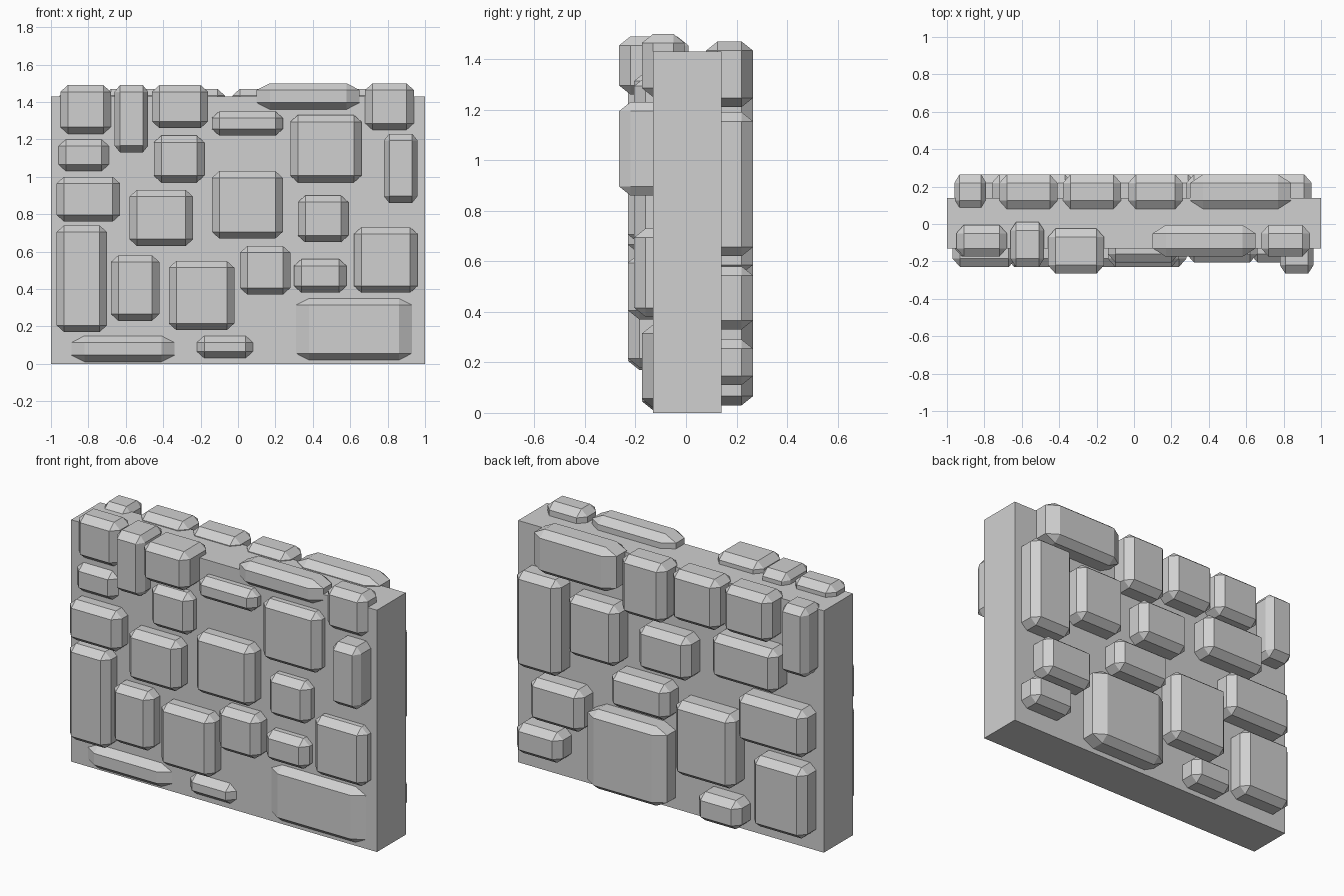
import bpy
import bmesh

# Remove the default object only
default_cube = bpy.data.objects.get("Cube")
if default_cube:
    bpy.data.objects.remove(default_cube, do_unlink=True)

# One plain stone colour
stone_grey = bpy.data.materials.new("stone_grey")
stone_grey.use_nodes = True
colour = (0.63, 0.63, 0.63, 1)
stone_grey.diffuse_color = colour
stone_grey.node_tree.nodes["Principled BSDF"].inputs["Base Color"].default_value = colour


def add_block(name, lower, upper, chamfer=None):
    """Box between two corners, with an optional chamfer width for each axis."""
    mesh = bpy.data.meshes.new(name)
    bm = bmesh.new()
    bmesh.ops.create_cube(bm, size=1)
    size = [b - a for a, b in zip(lower, upper)]
    centre = [(a + b) / 2 for a, b in zip(lower, upper)]
    if chamfer:
        # Bevel evenly in stretched space, then scale to get uneven chamfers
        bmesh.ops.scale(bm, vec=[s / c for s, c in zip(size, chamfer)], verts=bm.verts)
        bmesh.ops.bevel(bm, geom=bm.edges[:], offset=1, offset_type='OFFSET',
                        segments=1, profile=0.5, affect='EDGES')
        bmesh.ops.scale(bm, vec=chamfer, verts=bm.verts)
    else:
        bmesh.ops.scale(bm, vec=size, verts=bm.verts)
    bmesh.ops.translate(bm, vec=centre, verts=bm.verts)
    bmesh.ops.recalc_face_normals(bm, faces=bm.faces)
    bm.to_mesh(mesh)
    bm.free()
    mesh.materials.append(stone_grey)
    block = bpy.data.objects.new(name, mesh)
    bpy.context.collection.objects.link(block)
    return block


def add_stones(prefix, near_y, far_y, outlines):
    """Row of chamfered stones from (left x, right x, bottom z, top z) outlines."""
    for index, (x_min, x_max, z_min, z_max) in enumerate(outlines, start=1):
        width = x_max - x_min
        side = 0.07 if width > 0.5 else min(0.04, width * 0.16)
        add_block(f"{prefix}_{index}", (x_min, near_y, z_min), (x_max, far_y, z_max),
                  (side, 0.045, 0.036))


# Wall slab
add_block("wall_slab", (-1, -.13, 0), (1, .14, 1.43))

# Front stones, grouped by how far they stand out
add_stones("front_shallow_stone", -.175, -.005, [
    (-.95, -.68, 1.23, 1.49),
    (.1, .65, 1.36, 1.5),
    (.68, .94, 1.25, 1.5),
    (.31, .93, .02, .35),
    (-.89, -.34, .01, .15),
    (-.22, .08, .03, .15),
    (-.96, -.69, 1.03, 1.2),
])
add_stones("front_middle_stone", -.205, -.03, [
    (-.45, -.18, .97, 1.22),
    (-.14, .24, 1.22, 1.35),
    (.28, .66, .97, 1.33),
    (.32, .59, .65, .9),
    (.62, .96, .38, .73),
    (.3, .58, .38, .56),
])
add_stones("front_raised_stone", -.23, .01, [
    (-.66, -.48, 1.13, 1.49),
    (-.97, -.63, .76, 1),
    (-.58, -.24, .63, .93),
    (-.14, .24, .67, 1.03),
    (-.97, -.7, .17, .74),
    (-.68, -.42, .23, .58),
    (-.37, -.02, .18, .55),
    (.01, .28, .37, .63),
])
add_stones("front_deep_stone", -.265, -.025, [
    (-.46, -.16, 1.26, 1.49),
    (.78, .96, .86, 1.23),
])

# Back stones, all standing out equally
add_stones("back_stone", .08, .265, [
    (.3, .84, 1.21, 1.47),
    (-.03, .26, 1.12, 1.47),
    (-.38, -.07, 1.17, 1.47),
    (-.72, -.41, 1.19, 1.47),
    (-.96, -.79, 1.05, 1.46),
    (.66, .95, .62, 1.19),
    (.28, .61, .78, 1.14),
    (-.19, .15, .82, 1.08),
    (-.76, -.33, .9, 1.16),
    (-.05, .33, .55, .76),
    (-.95, -.5, .57, .85),
    (.51, .86, .33, .58),
    (.65, .95, .11, .29),
    (-.03, .49, .03, .5),
    (-.48, -.09, .26, .7),
    (-.95, -.6, .09, .51),
    (-.52, -.24, .03, .2),
])
